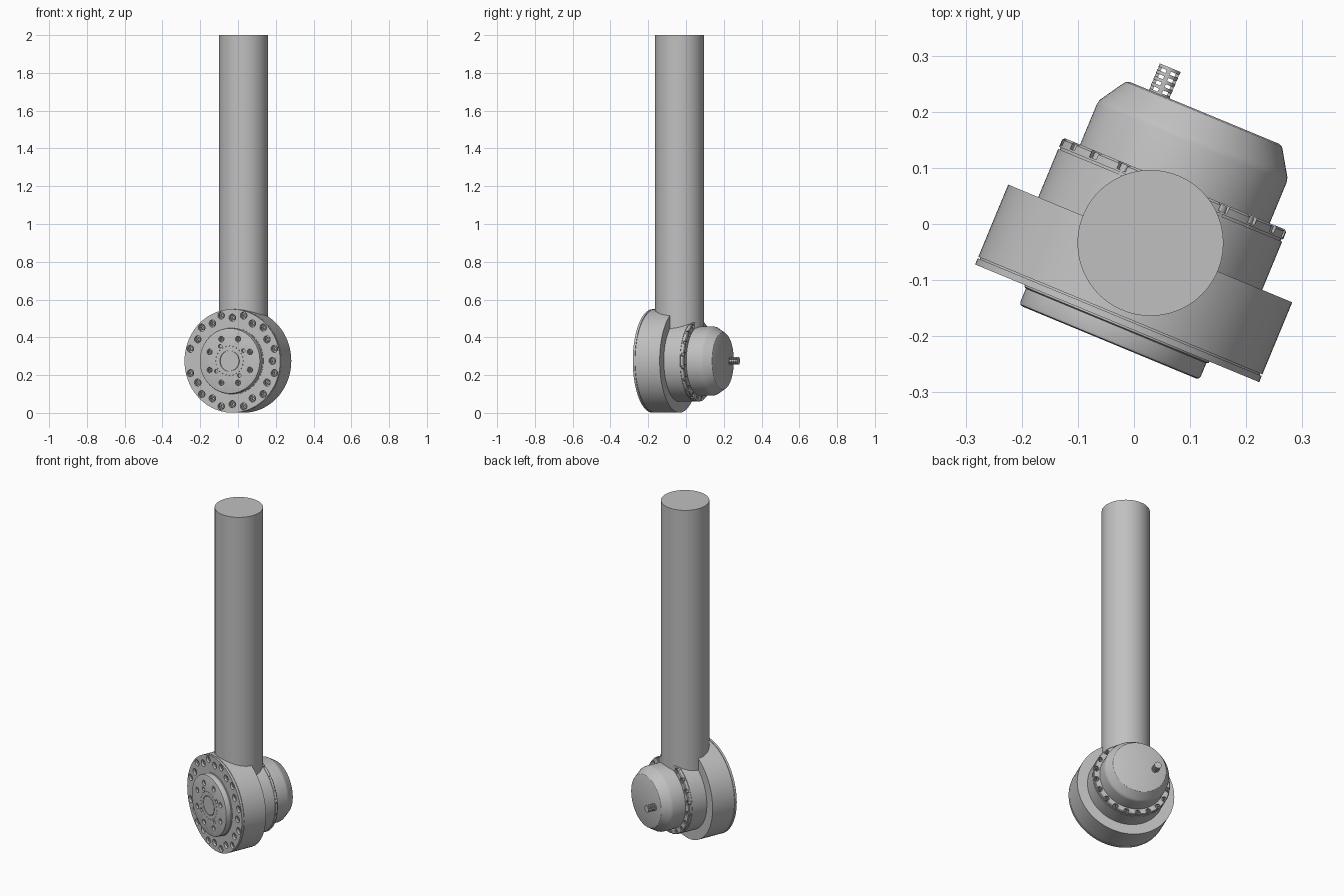
import bpy, bmesh, math
from mathutils import Matrix

old = bpy.data.objects.get("Cube")
if old:
    bpy.data.objects.remove(old, do_unlink=True)

grey = bpy.data.materials.new("machined_grey")
grey.use_nodes = True
colour = (0.53, 0.53, 0.53, 1)
grey.diffuse_color = colour
grey.node_tree.nodes["Principled BSDF"].inputs["Base Color"].default_value = colour

CX, CZ = 0.04, 0.275                            # housing axis, before the turn
TURN = Matrix.Rotation(math.radians(-22.5), 4, "Z")
parts = []


def lathe(bm, profile, sides=96, x=CX, z=CZ):
    """Turn (radius, depth) points about an axis running front to back."""
    rings = []
    for r, y in profile:
        angles = [math.tau * i / sides for i in range(sides)]
        rings.append([bm.verts.new((x + r * math.cos(a), y, z + r * math.sin(a))) for a in angles])
    for a, b in zip(rings, rings[1:]):
        for i in range(sides):
            j = (i + 1) % sides
            bm.faces.new((a[i], a[j], b[j], b[i]))
    bm.faces.new(rings[0])
    bm.faces.new(rings[-1])


def make(name, bm):
    bmesh.ops.recalc_face_normals(bm, faces=bm.faces)
    bm.transform(TURN)
    mesh = bpy.data.meshes.new(name)
    bm.to_mesh(mesh)
    bm.free()
    mesh.materials.append(grey)
    ob = bpy.data.objects.new(name, mesh)
    bpy.context.collection.objects.link(ob)
    parts.append(ob)
    return ob


def turned(name, profile, **kw):
    bm = bmesh.new()
    lathe(bm, profile, **kw)
    return make(name, bm)


def around(name, spots, profile, sides):
    """One small turned shape at every (radius, degrees) spot."""
    bm = bmesh.new()
    for r, deg in spots:
        a = math.radians(deg)
        lathe(bm, profile, sides, CX + r * math.cos(a), CZ + r * math.sin(a))
    return make(name, bm)


def cut(ob, cutter):
    mod = ob.modifiers.new("holes", "BOOLEAN")
    mod.operation, mod.solver, mod.object = "DIFFERENCE", "EXACT", cutter
    deps = bpy.context.evaluated_depsgraph_get()
    mesh = bpy.data.meshes.new_from_object(ob.evaluated_get(deps))
    ob.modifiers.clear()
    ob.data = mesh
    parts.remove(cutter)
    bpy.data.objects.remove(cutter, do_unlink=True)


def screw(r, front, back):
    """Cap screw profile with a socket in its head."""
    depth = (back - front) * 0.5
    return [(r, back), (r, front), (r * 0.5, front), (r * 0.5, front + depth)]


# Front flange with a seam and two staggered rings of screw holes
flange = turned("front_flange", [(0.274, -0.021), (0.274, -0.160), (0.270, -0.160),
                                 (0.270, -0.163), (0.274, -0.163), (0.274, -0.175)])
spots = [(0.249 if i % 2 else 0.229, 15 * i) for i in range(24) if i != 12]
cut(flange, around("flange_hole_cutter", spots, [(0.019, -0.19), (0.019, -0.152)], 20))
around("flange_screws", spots, screw(0.013, -0.166, -0.148), 12)

# Output boss with rounded rim, centre ring groove and bolt pattern
boss = turned("output_boss", [(0.178, -0.17), (0.178, -0.178), (0.174, -0.18), (0.174, -0.205),
                              (0.172, -0.210), (0.167, -0.212), (0.056, -0.212), (0.056, -0.206),
                              (0.053, -0.206), (0.053, -0.212)])
bolts = [(0.125, 22.5 + 45 * i) for i in range(8)]
pins = [(0.095, 35 + 90 * i) for i in range(4)]
dots = [(0.078, 15 * i) for i in range(24)]
cut(boss, around("bolt_cutter", bolts, [(0.015, -0.22), (0.015, -0.192)], 20))
cut(boss, around("pin_cutter", pins, [(0.010, -0.22), (0.010, -0.196)], 16))
cut(boss, around("dot_cutter", dots, [(0.003, -0.22), (0.003, -0.205)], 8))
around("boss_bolts", bolts, screw(0.010, -0.203, -0.186), 12)

# Middle housing with notched rear rim and rim screws
housing = turned("middle_housing", [(0.216, -0.04), (0.216, 0.072), (0.213, 0.072), (0.213, 0.076),
                                    (0.216, 0.076), (0.216, 0.090), (0.212, 0.094)])
rim = [(0.204, 9 + 18 * i) for i in range(20)]
cut(housing, around("notch_cutter", rim, [(0.015, 0.08), (0.015, 0.11)], 20))
around("rim_screws", rim, screw(0.010, 0.092, 0.07), 12)

# Tapered rear motor cover
turned("rear_cover", [(0.183, 0.06), (0.183, 0.172), (0.181, 0.181), (0.176, 0.189),
                      (0.155, 0.222), (0.151, 0.228), (0.144, 0.231)])

# Slotted cable connector: rings joined by four strips
PX = CX - 0.087
bm = bmesh.new()
for i in range(5):
    y = 0.228 + i * 0.012
    lathe(bm, [(0.013, y), (0.020, y), (0.020, y + 0.006), (0.013, y + 0.006)], 24, PX)
for i in range(4):
    a = i * math.pi / 2
    place = (Matrix.Translation((PX, 0.256, CZ)) @ Matrix.Rotation(a, 4, "Y")
             @ Matrix.Translation((0.0165, 0, 0)) @ Matrix.Diagonal((0.006, 0.05, 0.008, 1)))
    bmesh.ops.create_cube(bm, size=1, matrix=place)
make("cable_connector", bm)

# Upright tube rising from the housing
bm = bmesh.new()
bmesh.ops.create_cone(bm, cap_ends=True, segments=96, radius1=0.13, radius2=0.13, depth=1.7,
                      matrix=Matrix.Translation((CX, -0.02, 1.15)))
make("upright_tube", bm)

# Smooth curved walls, keep edges crisp
bpy.ops.object.select_all(action="DESELECT")
for ob in parts:
    ob.select_set(True)
bpy.context.view_layer.objects.active = parts[0]
bpy.ops.object.shade_smooth_by_angle()
